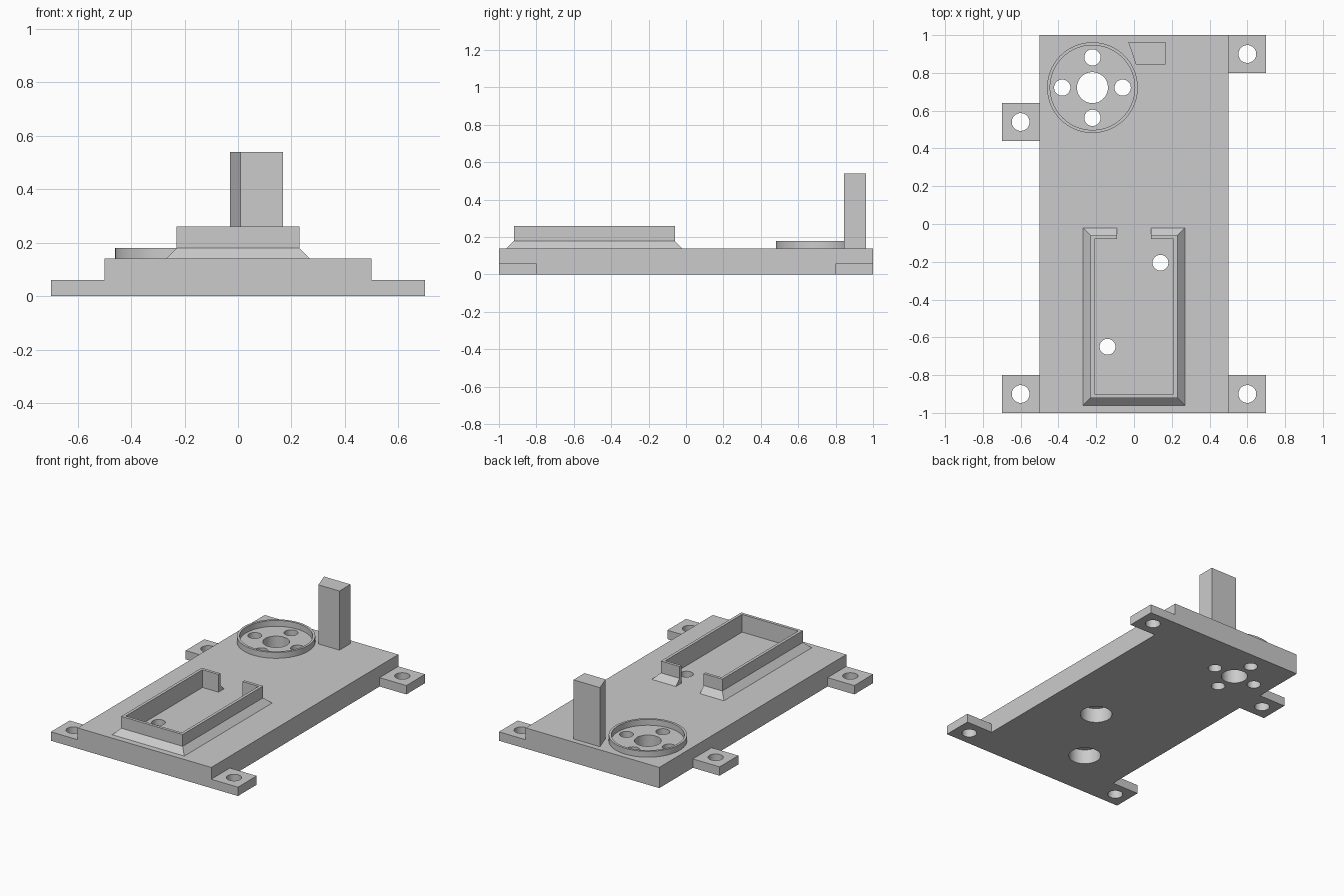
import bpy, bmesh
from math import radians, cos, sin, tau

if "Cube" in bpy.data.objects:
    bpy.data.objects.remove(bpy.data.objects["Cube"])


def finish(name, bm):
    bmesh.ops.recalc_face_normals(bm, faces=bm.faces)
    mesh = bpy.data.meshes.new(name)
    bm.to_mesh(mesh)
    bm.free()
    ob = bpy.data.objects.new(name, mesh)
    bpy.context.collection.objects.link(ob)
    return ob


def prism(name, outline, z0, z1):
    bm = bmesh.new()
    low = [bm.verts.new((x, y, z0)) for x, y in outline]
    top = [bm.verts.new((x, y, z1)) for x, y in outline]
    bm.faces.new(low)
    bm.faces.new(top)
    for i in range(len(low)):
        j = (i + 1) % len(low)
        bm.faces.new((low[i], low[j], top[j], top[i]))
    return finish(name, bm)


def rect(x0, x1, y0, y1):
    return [(x0, y0), (x1, y0), (x1, y1), (x0, y1)]


def circle(x, y, r, n=64):
    return [(x + r * cos(tau * i / n), y + r * sin(tau * i / n)) for i in range(n)]


def loop_band(name, rings):
    """Closed band through (outline, z) rings; last ring joins the first."""
    bm = bmesh.new()
    vs = [[bm.verts.new((x, y, z)) for x, y in o] for o, z in rings]
    n = len(vs[0])
    for k in range(len(vs)):
        a, b = vs[k], vs[(k + 1) % len(vs)]
        for i in range(n):
            j = (i + 1) % n
            bm.faces.new((a[i], a[j], b[j], b[i]))
    return finish(name, bm)


def cut(ob, cutter):
    cutter.hide_render = True
    mod = ob.modifiers.new("cut", 'BOOLEAN')
    mod.operation = 'DIFFERENCE'
    mod.solver = 'EXACT'
    mod.object = cutter
    bpy.context.view_layer.objects.active = ob
    bpy.ops.object.modifier_apply(modifier=mod.name)
    bpy.data.objects.remove(cutter)


def drill(ob, x, y, r, z0=-0.1, z1=0.3):
    cut(ob, prism("drill", circle(x, y, r), z0, z1))


# Base plate
plate = prism("base_plate", rect(-0.5, 0.5, -1, 1), 0, 0.14)
parts = [plate]

# Mounting ears with screw holes
for i, (x, y) in enumerate([(-0.6, -0.9), (0.6, -0.9), (0.6, 0.9), (-0.6, 0.54)]):
    ear = prism(f"mounting_ear_{i + 1}", rect(x - 0.1, x + 0.1, y - 0.1, y + 0.1), 0, 0.06)
    drill(ear, x, y, 0.047)
    parts.append(ear)

# Tray screw holes, counterbored from below
for x, y in [(0.14, -0.205), (-0.14, -0.65)]:
    drill(plate, x, y, 0.1, -0.1, 0.1)
    drill(plate, x, y, 0.042)

# Round mount: centre hole, four screw holes, thin raised ring
hx, hy = -0.22, 0.722
drill(plate, hx, hy, 0.082)
for i in range(4):
    drill(plate, hx + 0.16 * cos(tau * i / 4), hy + 0.16 * sin(tau * i / 4), 0.043)
outer, inner = circle(hx, hy, 0.24, 96), circle(hx, hy, 0.224, 96)
parts.append(loop_band("mount_ring", [(outer, 0.14), (outer, 0.18), (inner, 0.18), (inner, 0.14)]))


# Tray wall with sloped foot, open gap in the back
def inset(d):
    return rect(-0.27 + d, 0.27 - d, -0.96 + d, -0.02 - d)


tray = loop_band("tray_wall", [(inset(0), 0.14), (inset(0.04), 0.18), (inset(0.04), 0.26),
                               (inset(0.06), 0.26), (inset(0.06), 0.14)])
cut(tray, prism("gap", rect(-0.09, 0.09, -0.3, 0.1), 0, 0.4))
parts.append(tray)

# Upright post with one slanted side
parts.append(prism("post", [(0.01, 0.845), (0.168, 0.845), (0.168, 0.963), (-0.03, 0.963)], 0.14, 0.54))

# Smooth round surfaces, sharp edges kept
bpy.ops.object.select_all(action='DESELECT')
for ob in parts:
    ob.select_set(True)
bpy.context.view_layer.objects.active = plate
bpy.ops.object.shade_smooth_by_angle(angle=radians(30))
